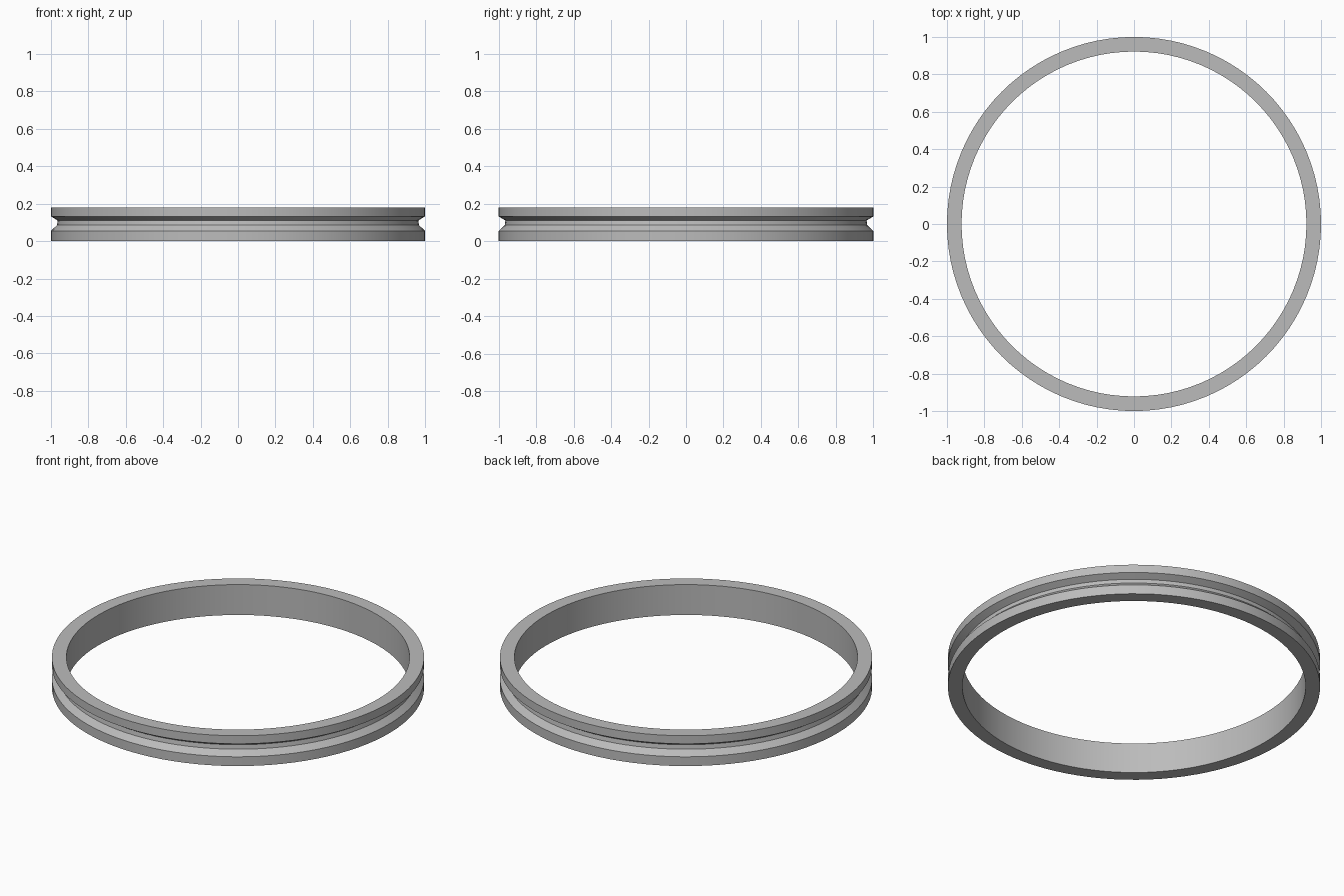
import bpy, bmesh, math

cube = bpy.data.objects.get("Cube")
if cube:
    bpy.data.objects.remove(cube, do_unlink=True)

# Grey metal
metal = bpy.data.materials.new("grey_metal")
metal.use_nodes = True
grey = (0.5, 0.5, 0.5, 1)
metal.diffuse_color = grey
metal.node_tree.nodes["Principled BSDF"].inputs["Base Color"].default_value = grey

# Closed cross-section (radius, height): two rims with a groove between them
profile = [(0.922, 0), (1, 0), (1, 0.055), (0.968, 0.085), (0.964, 0.11),
           (1, 0.132), (1, 0.18), (0.922, 0.18)]
SEGMENTS = 96

bm = bmesh.new()
rings = []
for i in range(SEGMENTS):
    a = math.tau * i / SEGMENTS
    rings.append([bm.verts.new((r * math.cos(a), r * math.sin(a), z)) for r, z in profile])

# Skin neighbouring cross-sections together
n = len(profile)
for i, here in enumerate(rings):
    ahead = rings[(i + 1) % SEGMENTS]
    for j in range(n):
        k = (j + 1) % n
        bm.faces.new((here[j], ahead[j], ahead[k], here[k]))
bmesh.ops.recalc_face_normals(bm, faces=bm.faces)

mesh = bpy.data.meshes.new("grooved_ring")
bm.to_mesh(mesh)
bm.free()
mesh.materials.append(metal)
ring = bpy.data.objects.new("grooved_ring", mesh)
bpy.context.collection.objects.link(ring)

# Smooth around the ring, crisp at the rims
bpy.ops.object.select_all(action="DESELECT")
ring.select_set(True)
bpy.context.view_layer.objects.active = ring
bpy.ops.object.shade_smooth_by_angle(angle=math.radians(30))
